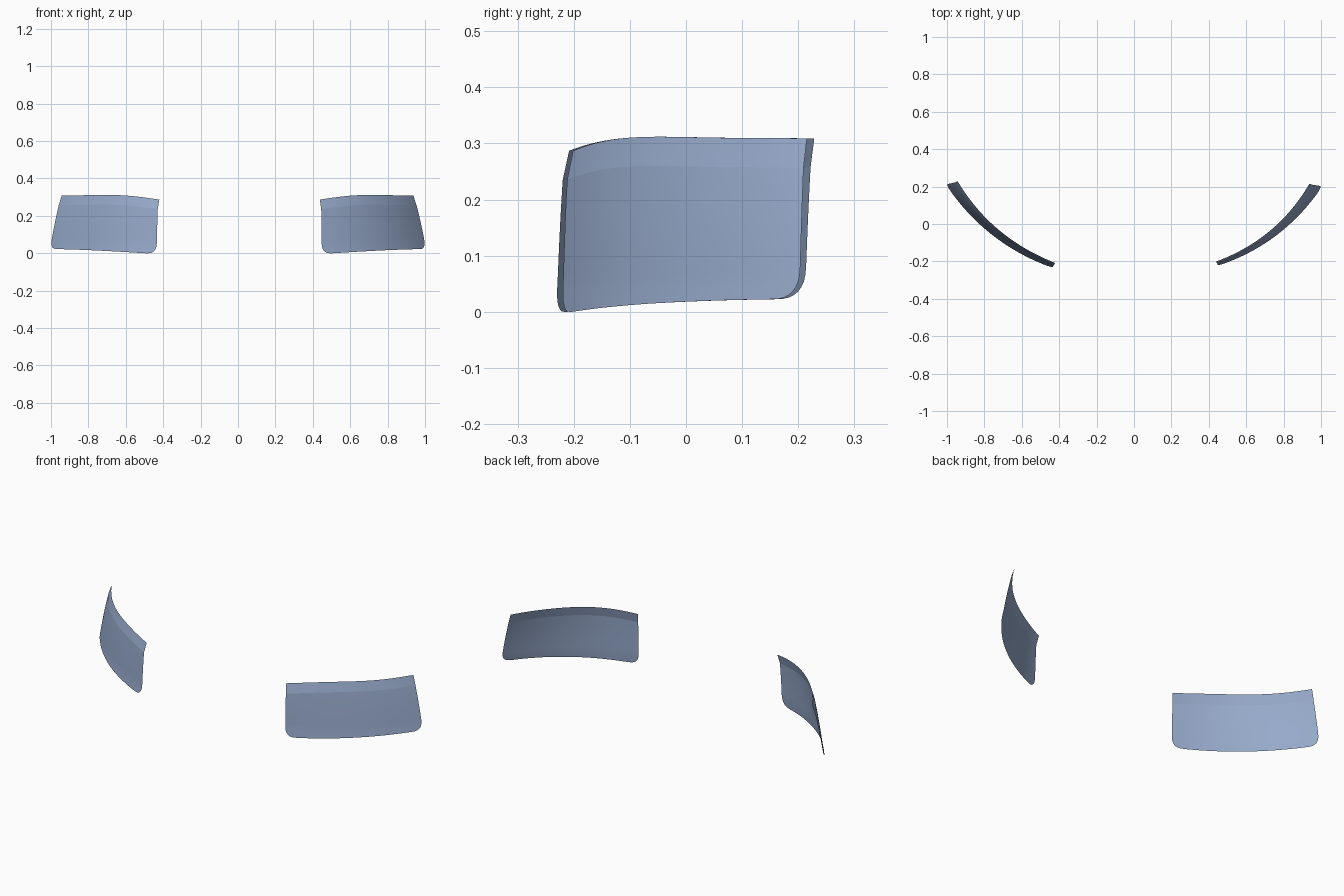
import bpy, bmesh, math
from mathutils import Vector

if "Cube" in bpy.data.objects:
    bpy.data.objects.remove(bpy.data.objects["Cube"])

def lerp(a, b, t):
    return a + (b - a) * t

def quad(a, m, b, t):
    # curve through a, m (at t = 0.5) and b
    return a * (1-t) * (1-2*t) + m * 4*t*(1-t) + b * t * (2*t-1)

def plan_point(ends, u, z, crease, top):
    # horizontal position on the bowed panel at height z
    f_low, f_top, b_low, b_top = ends
    s = (z - 0.05) / 0.25
    lean = s - 0.05 * math.sin(math.pi * min(max(s, 0), 1))
    a = lerp(Vector(f_low), Vector(f_top), lean)
    b = lerp(Vector(b_low), Vector(b_top), lean)
    d = b - a
    out = Vector((d.y, -d.x)).normalized()
    # ridge at the crease, so the top strip tilts inward
    ridge = (top - z) / (top - crease) if z > crease else max(0, (z - 0.05) / (crease - 0.05))
    bow = 0.06 * 4 * u * (1 - u) + (0.008 - 0.004 * u) * ridge
    return a + d * u + out * bow

def panel(name, side, ends, mat):
    n, rows, r = 44, 14, 0.08
    bm = bmesh.new()
    grid = []
    for i in range(n + 1):
        u = 0.5 - 0.5 * math.cos(math.pi * i / n)
        top = quad(0.287, 0.312, 0.309, u) + 0.004 * math.sin(2 * math.pi * u)
        crease = top - 0.052
        # lower edge with rounded corners
        k = max(0, 1 - min(u, 1 - u) / r)
        low = quad(-0.004, 0.015, 0.023, u) + 0.06 * (1 - (1 - k ** 2.6) ** (1 / 2.6))
        zs = [lerp(low, crease, j / rows) for j in range(rows + 1)]
        zs += [lerp(crease, top, j / 3) for j in (1, 2, 3)]
        col = []
        for z in zs:
            p = plan_point(ends, u, z, crease, top)
            col.append(bm.verts.new((side * p.x, p.y, max(z, 0))))
        grid.append(col)
    for a, b in zip(grid, grid[1:]):
        for j in range(len(a) - 1):
            f = [a[j], b[j], b[j+1], a[j+1]]
            face = bm.faces.new(f if side > 0 else f[::-1])
            face.smooth = True
        # hard crease line below the top strip
        bm.edges.get((a[rows], b[rows])).smooth = False
    me = bpy.data.meshes.new(name)
    bm.to_mesh(me)
    bm.free()
    me.materials.append(mat)
    ob = bpy.data.objects.new(name, me)
    bpy.context.collection.objects.link(ob)

blue = bpy.data.materials.new("blue_grey")
blue.diffuse_color = (0.31, 0.405, 0.6, 1)
blue.use_nodes = True
blue.node_tree.nodes["Principled BSDF"].inputs["Base Color"].default_value = blue.diffuse_color

# front-low, front-top, back-low, back-top corners in plan
panel("right_panel", 1, ((0.447, -0.219), (0.437, -0.2), (1.0, 0.203), (0.94, 0.215)), blue)
panel("left_panel", -1, ((0.434, -0.229), (0.42, -0.207), (1.0, 0.213), (0.945, 0.228)), blue)
